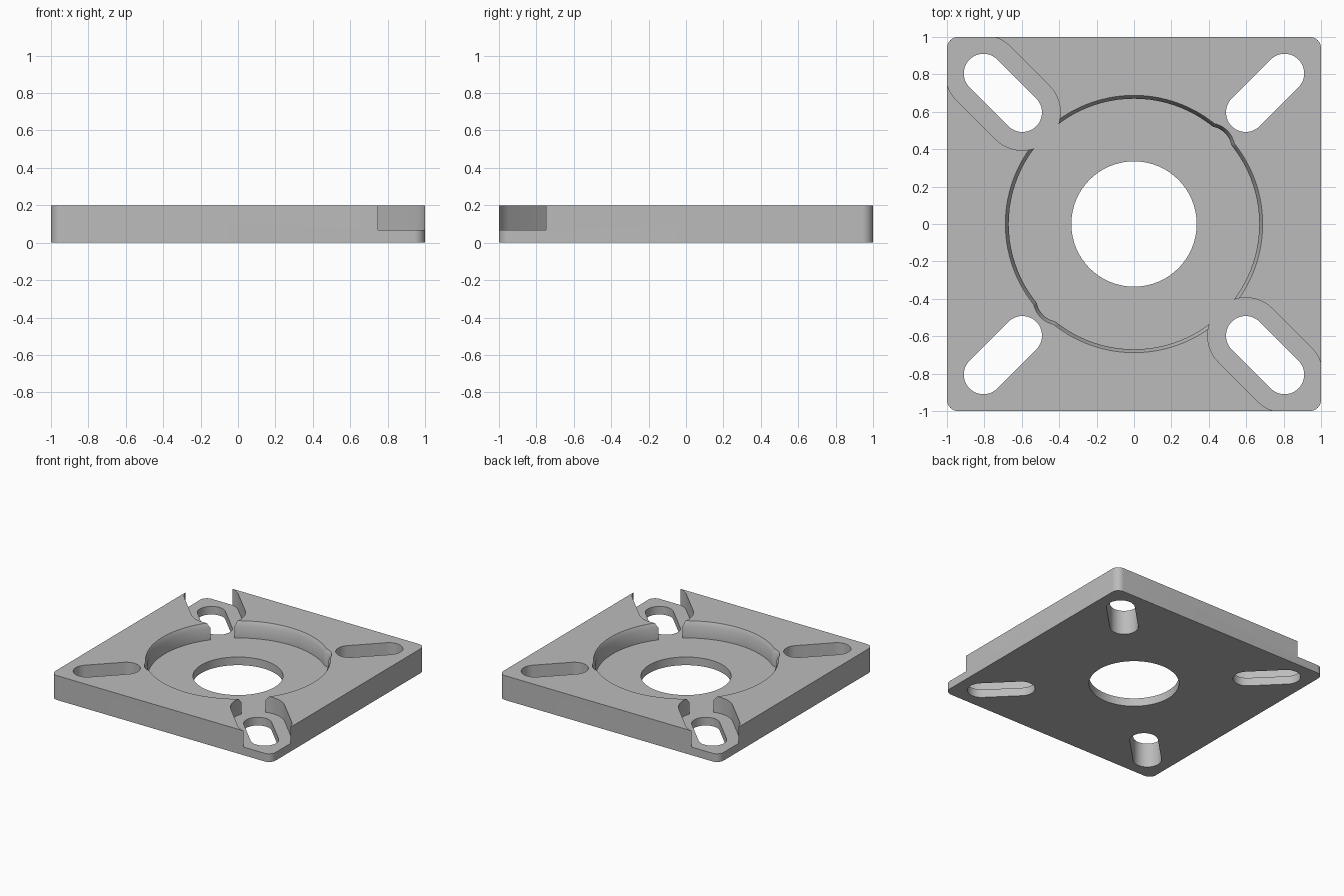
import bpy, bmesh
from math import sin, cos, pi

cube = bpy.data.objects.get("Cube")
if cube:
    bpy.data.objects.remove(cube)

HEIGHT, FLOOR = 0.2, 0.067
LIP, CHAMFER = 0.165, 0.018

metal = bpy.data.materials.new("plain grey")
metal.use_nodes = True
metal.diffuse_color = (0.5, 0.5, 0.5, 1)
metal.node_tree.nodes["Principled BSDF"].inputs["Base Color"].default_value = (0.5, 0.5, 0.5, 1)


def arc(cx, cy, r, start, sweep, n):
    return [(cx + r * cos(start + sweep * i / n), cy + r * sin(start + sweep * i / n))
            for i in range(n + 1)]


def circle(cx, cy, r, n=96):
    return arc(cx, cy, r, 0, 2 * pi, n)[:-1]


def capsule(sx, sy, r, inner=0.597, outer=0.805):
    """Slot outline running along a diagonal towards corner (sx, sy)."""
    a = pi / 4 if sx > 0 else 3 * pi / 4
    if sy < 0:
        a = -a
    return (arc(sx * outer, sy * outer, r, a - pi / 2, pi, 24)
            + arc(sx * inner, sy * inner, r, a + pi / 2, pi, 24))


def rounded_square(half, r):
    c = half - r
    pts = []
    for i, (sx, sy) in enumerate([(1, 1), (-1, 1), (-1, -1), (1, -1)]):
        pts += arc(sx * c, sy * c, r, i * pi / 2, pi / 2, 10)
    return pts


def loft(name, layers):
    """Closed solid through matching outlines, each given as (points, z)."""
    bm = bmesh.new()
    rings = [[bm.verts.new((x, y, z)) for x, y in pts] for pts, z in layers]
    n = len(rings[0])
    bm.faces.new(rings[0][::-1])
    bm.faces.new(rings[-1])
    for low, high in zip(rings, rings[1:]):
        for i in range(n):
            j = (i + 1) % n
            bm.faces.new((low[i], low[j], high[j], high[i]))
    mesh = bpy.data.meshes.new(name)
    bm.to_mesh(mesh)
    bm.free()
    obj = bpy.data.objects.new(name, mesh)
    obj.data.materials.append(metal)
    bpy.context.collection.objects.link(obj)
    return obj


def cut(target, name, layers):
    """Subtract a lofted solid and discard the cutter."""
    cutter = loft(name, layers)
    cutter.hide_render = True
    mod = target.modifiers.new(name, 'BOOLEAN')
    mod.operation, mod.solver, mod.object = 'DIFFERENCE', 'EXACT', cutter
    bpy.context.view_layer.objects.active = target
    bpy.ops.object.modifier_apply(modifier=mod.name)
    bpy.data.objects.remove(cutter)


def chamfered(cx, cy, r):
    """Round recess whose rim flares out at the top face."""
    rise = HEIGHT - LIP
    return [(circle(cx, cy, r), FLOOR), (circle(cx, cy, r), LIP),
            (circle(cx, cy, r + 2 * CHAMFER), LIP + 2 * rise)]


# Square plate with rounded corners
plate = loft("mounting_plate", [(rounded_square(1, 0.06), 0), (rounded_square(1, 0.06), HEIGHT)])

# Round recess with small lobes on one diagonal
cut(plate, "recess_cutter", chamfered(0, 0, 0.67))
for s in (1, -1):
    cut(plate, "lobe_cutter", chamfered(s * 0.4, s * 0.4, 0.122))

# Pockets on the other diagonal, open at the plate corners
for s in (1, -1):
    pocket = capsule(s, -s, 0.203)
    cut(plate, "pocket_cutter", [(pocket, FLOOR), (pocket, 0.4)])
    corner = [(s * 0.75, -s * 0.75), (s * 0.75, -s * 1.1), (s * 1.1, -s * 1.1), (s * 1.1, -s * 0.75)][::-1]
    # winding must run anticlockwise
    area = sum(a[0] * b[1] - b[0] * a[1] for a, b in zip(corner, corner[1:] + corner[:1]))
    if area < 0:
        corner.reverse()
    cut(plate, "corner_cutter", [(corner, FLOOR), (corner, 0.4)])

# Central bore and four diagonal slots
cut(plate, "bore_cutter", [(circle(0, 0, 0.335), -0.1), (circle(0, 0, 0.335), 0.4)])
for sx in (1, -1):
    for sy in (1, -1):
        slot = capsule(sx, sy, 0.105)
        cut(plate, "slot_cutter", [(slot, -0.1), (slot, 0.4)])

# Smooth round walls, crisp edges
bpy.ops.object.select_all(action='DESELECT')
plate.select_set(True)
bpy.context.view_layer.objects.active = plate
bpy.ops.object.shade_smooth_by_angle(angle=pi / 6)
